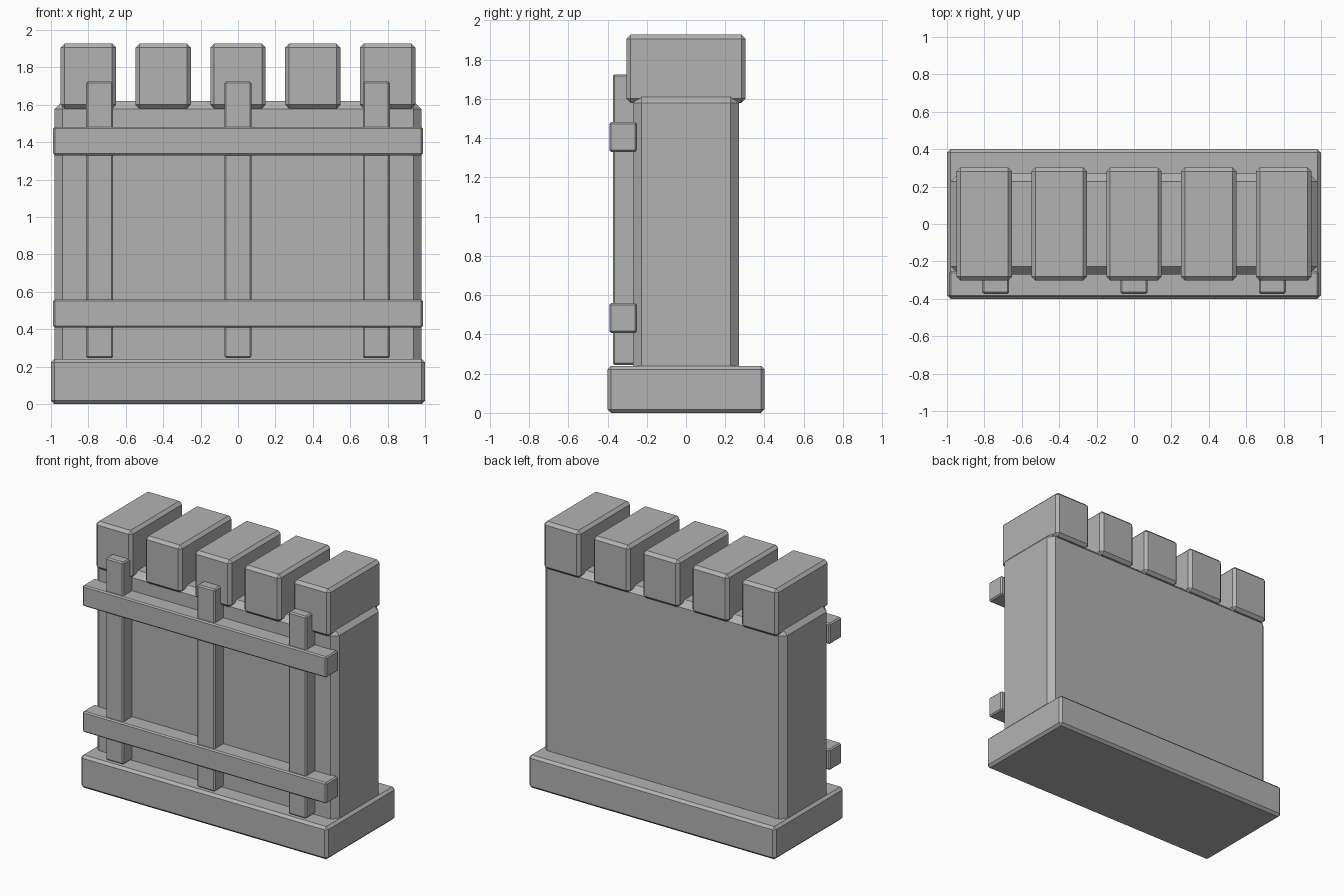
import bpy

if "Cube" in bpy.data.objects:
    bpy.data.objects.remove(bpy.data.objects["Cube"])

stone = bpy.data.materials.new("grey_stone")
stone.diffuse_color = (0.45, 0.45, 0.45, 1)
stone.use_nodes = True
stone.node_tree.nodes["Principled BSDF"].inputs["Base Color"].default_value = stone.diffuse_color


def block(name, x, y, z, bevel):
    """Chamfered box from (min, max) ranges along each axis."""
    ranges = (x, y, z)
    bpy.ops.mesh.primitive_cube_add(size=1, location=[(a + b) / 2 for a, b in ranges])
    ob = bpy.context.object
    ob.name = name
    ob.scale = [b - a for a, b in ranges]
    bpy.ops.object.transform_apply(location=False, rotation=False, scale=True)
    ob.data.materials.append(stone)
    mod = ob.modifiers.new("chamfer", 'BEVEL')
    mod.width = bevel
    mod.segments = 1
    mod.limit_method = 'NONE'
    return ob


# Plinth and wall body
block("base", (-1, 1), (-0.4, 0.4), (0, 0.24), 0.018)
block("wall", (-0.98, 0.98), (-0.27, 0.27), (0.16, 1.62), 0.042)

# Battlement blocks along the top
for i in range(5):
    cx = -0.8 + 0.4 * i
    block(f"battlement_{i + 1}", (cx - 0.148, cx + 0.148), (-0.303, 0.303),
          (1.58, 1.927), 0.021)

# Upright posts on the front
for i in range(3):
    cx = -0.74 + 0.74 * i
    block(f"post_{i + 1}", (cx - 0.072, cx + 0.072), (-0.373, -0.232),
          (0.245, 1.725), 0.009)

# Horizontal rails across the posts
for name, z in (("lower_rail", 0.408), ("upper_rail", 1.33)):
    block(name, (-0.988, 0.988), (-0.39, -0.252), (z, z + 0.152), 0.009)
